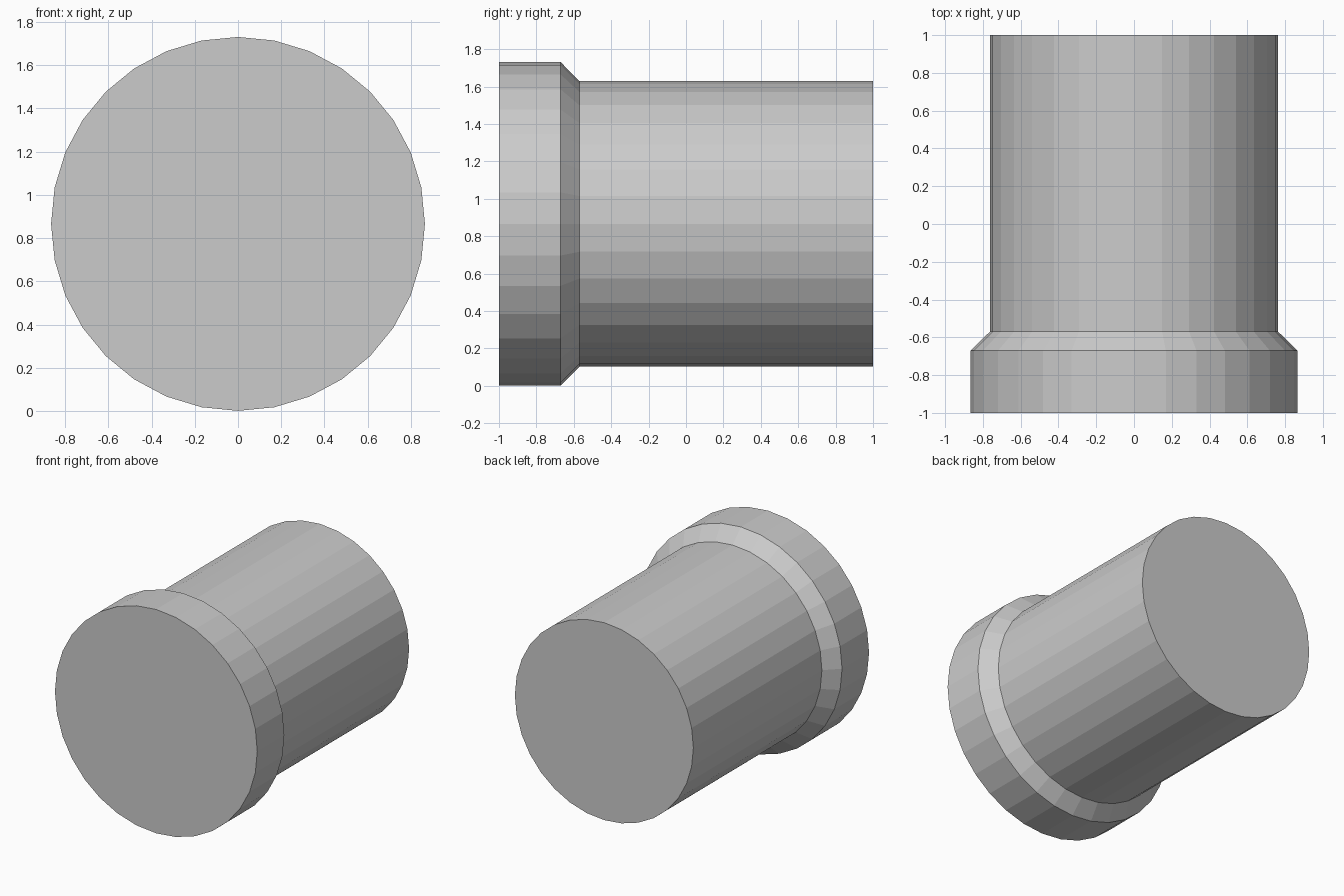
import bpy
import bmesh
from math import sin, cos, tau

if "Cube" in bpy.data.objects:
    bpy.data.objects.remove(bpy.data.objects["Cube"])

SIDES = 32
AXIS_Z = 0.866

# (y, radius) profile from front to back: wide collar, chamfer, narrower barrel
PROFILE = [(-1.0, 0.865), (-0.67, 0.865), (-0.57, 0.763), (1.0, 0.763)]


def lathe_along_y(name, profile):
    bm = bmesh.new()
    rings = []
    for y, r in profile:
        rings.append([bm.verts.new((r * sin(tau * i / SIDES), y,
                                    AXIS_Z + r * cos(tau * i / SIDES)))
                      for i in range(SIDES)])
    # side bands
    for a, b in zip(rings, rings[1:]):
        for i in range(SIDES):
            j = (i + 1) % SIDES
            bm.faces.new((a[i], a[j], b[j], b[i]))
    # flat end caps
    bm.faces.new(rings[0])
    bm.faces.new(rings[-1])
    bmesh.ops.recalc_face_normals(bm, faces=bm.faces)
    mesh = bpy.data.meshes.new(name)
    bm.to_mesh(mesh)
    bm.free()
    obj = bpy.data.objects.new(name, mesh)
    bpy.context.collection.objects.link(obj)
    return obj


# Solid stepped cylinder with flat facets
lathe_along_y("collared_cylinder", PROFILE)
